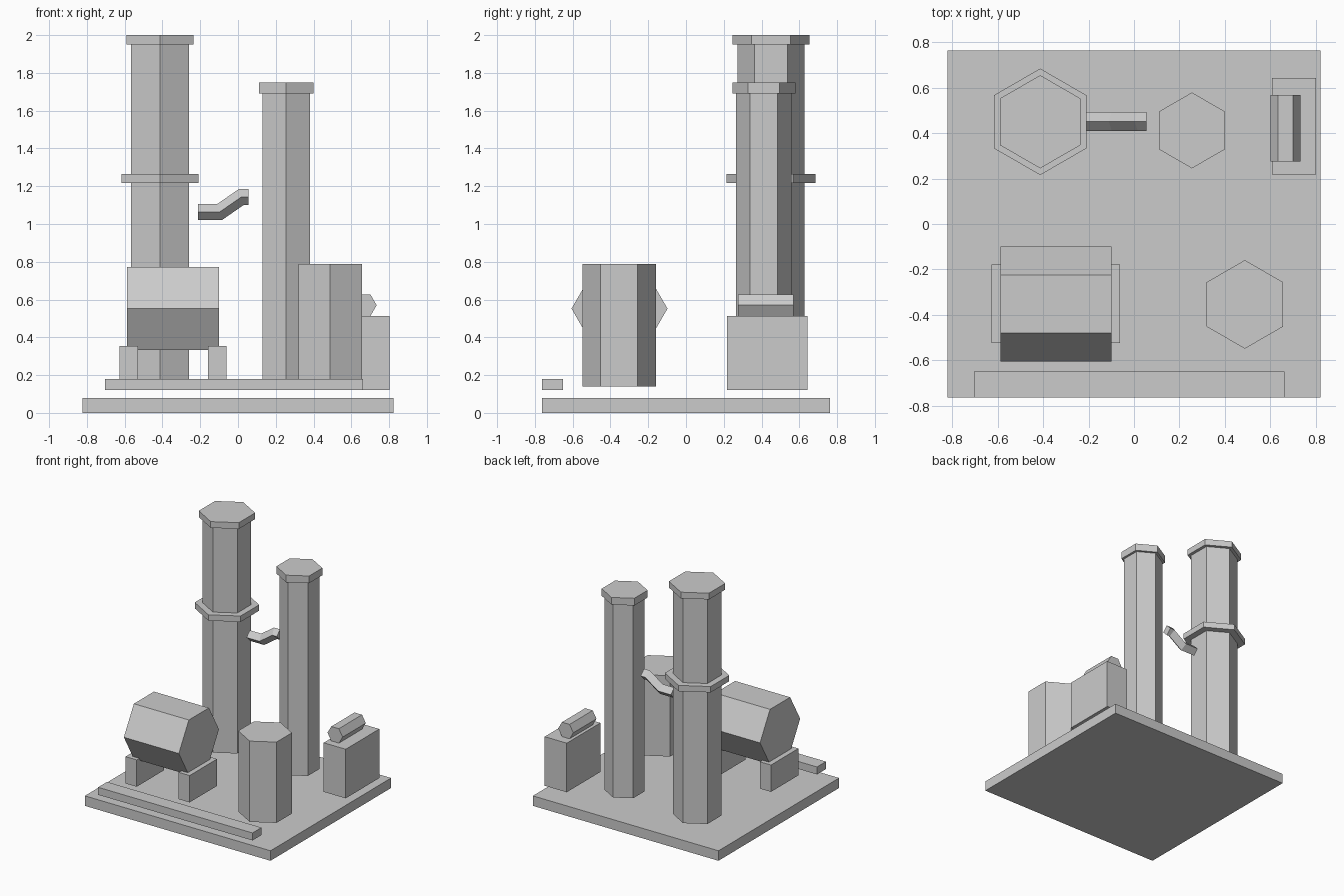
import bpy
from math import pi, tan, atan2

if "Cube" in bpy.data.objects:
    bpy.data.objects.remove(bpy.data.objects["Cube"])


def box(name, x0, x1, y0, y1, z0, z1):
    bpy.ops.mesh.primitive_cube_add(size=1, location=((x0 + x1) / 2, (y0 + y1) / 2, (z0 + z1) / 2))
    ob = bpy.context.object
    ob.name = name
    ob.scale = (x1 - x0, y1 - y0, z1 - z0)
    bpy.ops.object.transform_apply(location=False, rotation=False, scale=True)
    return ob


def hexagon(name, radius, length, centre, rot=(0, 0, 0)):
    bpy.ops.mesh.primitive_cylinder_add(vertices=6, radius=radius, depth=length,
                                        location=centre, rotation=rot)
    bpy.context.object.name = name


def column(name, x, y, radius, z0, z1):
    hexagon(name, radius, z1 - z0, (x, y, (z0 + z1) / 2))


# Base slab and front pipe-rack kerb
box("base_slab", -0.822, 0.822, -0.763, 0.763, 0, 0.08)
box("front_kerb", -0.705, 0.663, -0.763, -0.65, 0.12, 0.18)

# Tall column with ring platform and cap
column("tall_column", -0.413, 0.45, 0.177, 0.14, 1.96)
column("tall_column_ring", -0.413, 0.45, 0.2345, 1.218, 1.265)
column("tall_column_cap", -0.413, 0.45, 0.205, 1.95, 2.0)

# Second column with cap
column("short_column", 0.255, 0.412, 0.146, 0.14, 1.70)
column("short_column_cap", 0.255, 0.412, 0.167, 1.692, 1.75)

# Upright tank
column("upright_tank", 0.488, -0.354, 0.195, 0.14, 0.787)

# Lying drum on two saddles
hexagon("lying_drum", 0.254, 0.487, (-0.3435, -0.352, 0.552), (0, pi / 2, 0))
for side, x in (("left", -0.579), ("right", -0.11)):
    box(side + "_saddle", x - 0.049, x + 0.049, -0.525, -0.178, 0.14, 0.355)

# Machine cabinet with small drum on top
box("cabinet", 0.607, 0.802, 0.217, 0.642, 0.12, 0.513)
hexagon("cabinet_drum", 0.067, 0.293, (0.667, 0.422, 0.57), (0, pi / 2, pi / 2))

# Bent diamond-section pipe between the columns, mitred at the bends
r, py = 0.042, 0.452
path = [(-0.212, 1.063), (-0.098, 1.063), (0.016, 1.142), (0.056, 1.142)]
shear = tan(atan2(path[2][1] - path[1][1], path[2][0] - path[1][0]) / 2)
verts, faces = [], []
for i, (x, z) in enumerate(path):
    s = r * shear if i in (1, 2) else 0
    verts += [(x, py - r, z), (x - s, py, z + r), (x, py + r, z), (x + s, py, z - r)]
for i in range(3):
    for k in range(4):
        a, b = 4 * i + k, 4 * i + (k + 1) % 4
        faces.append((a, a + 4, b + 4, b))
faces += [(0, 1, 2, 3), (15, 14, 13, 12)]
mesh = bpy.data.meshes.new("link_pipe")
mesh.from_pydata(verts, [], faces)
mesh.update()
bpy.context.collection.objects.link(bpy.data.objects.new("link_pipe", mesh))
